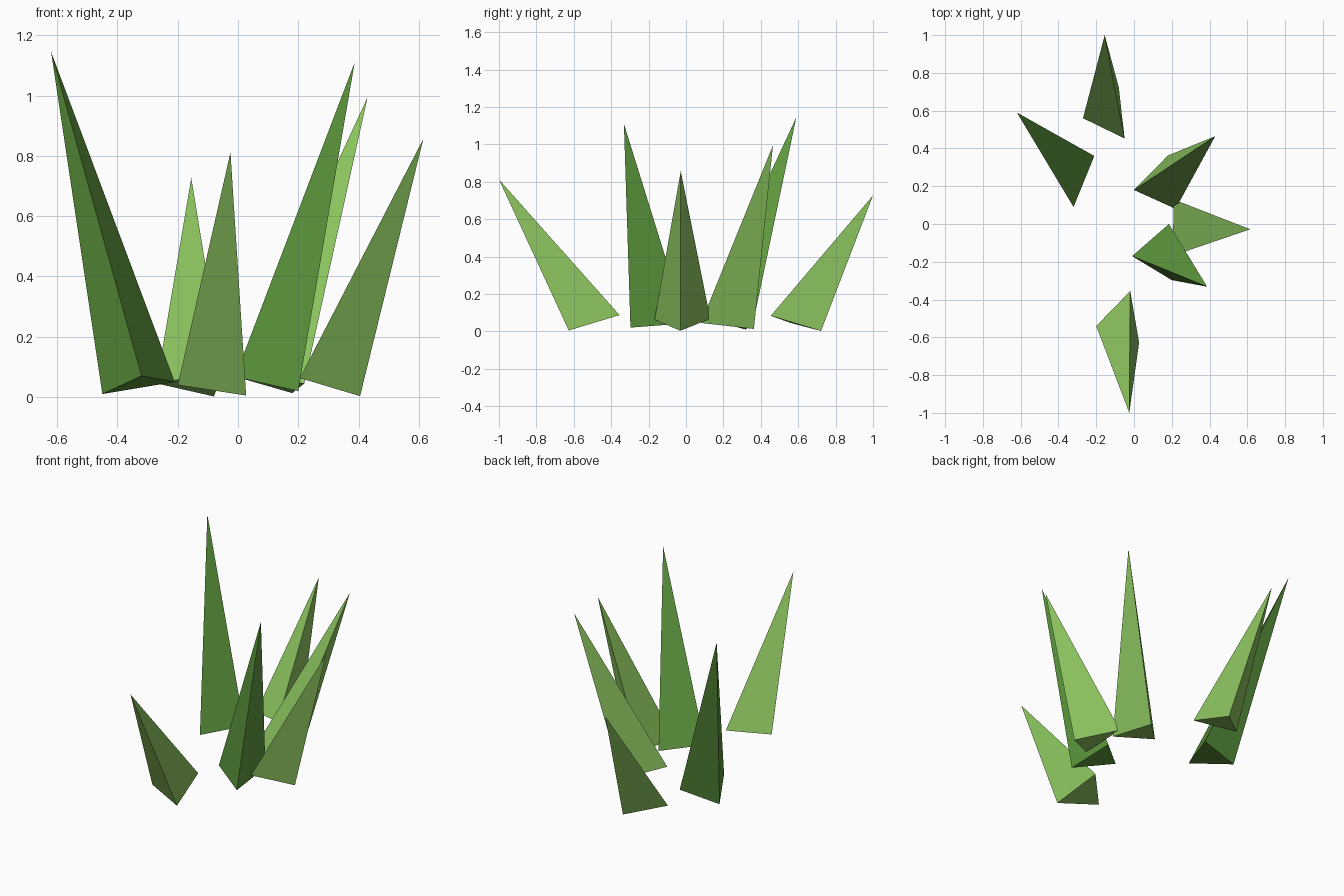
import bpy, bmesh

if "Cube" in bpy.data.objects:
    bpy.data.objects.remove(bpy.data.objects["Cube"])


def material(name, rgb):
    m = bpy.data.materials.new(name)
    m.diffuse_color = (*rgb, 1.0)
    m.use_nodes = True
    m.node_tree.nodes["Principled BSDF"].inputs["Base Color"].default_value = m.diffuse_color
    return m


dark_green = material("leaf_green", (0.112, 0.319, 0.048))
light_green = material("light_leaf_green", (0.262, 0.552, 0.114))


def blade(name, tip, base, mat):
    """Closed three-sided spike: a tip over a tilted triangular base."""
    bm = bmesh.new()
    top = bm.verts.new(tip)
    ring = [bm.verts.new(p) for p in base]
    bm.faces.new(ring)
    for i in range(3):
        bm.faces.new((ring[i], ring[(i + 1) % 3], top))
    bmesh.ops.recalc_face_normals(bm, faces=bm.faces[:])
    mesh = bpy.data.meshes.new(name)
    bm.to_mesh(mesh)
    bm.free()
    mesh.materials.append(mat)
    bpy.context.collection.objects.link(bpy.data.objects.new(name, mesh))


# Tall green blades
blade("grass_blade_back_left", (-0.62, 0.59, 1.145),
      [(-0.45, 0.32, 0.01), (-0.32, 0.09, 0.07), (-0.21, 0.36, 0.05)], dark_green)
blade("grass_blade_front_right", (0.387, -0.332, 1.11),
      [(-0.01, -0.17, 0.067), (0.20, -0.297, 0.02), (0.185, 0.0, 0.043)], dark_green)

# Lighter blades leaning outward
blade("grass_blade_back_right", (0.43, 0.465, 0.995),
      [(0.18, 0.363, 0.013), (0.0, 0.18, 0.065), (0.22, 0.08, 0.045)], light_green)
blade("grass_blade_right", (0.615, -0.028, 0.857),
      [(0.21, 0.13, 0.068), (0.205, -0.168, 0.063), (0.405, -0.03, 0.003)], light_green)
blade("grass_blade_front", (-0.025, -1.0, 0.812),
      [(-0.20, -0.54, 0.04), (-0.02, -0.355, 0.087), (0.027, -0.627, 0.005)], light_green)
blade("grass_blade_back", (-0.155, 1.0, 0.727),
      [(-0.27, 0.56, 0.045), (-0.05, 0.453, 0.083), (-0.08, 0.722, 0.002)], light_green)
